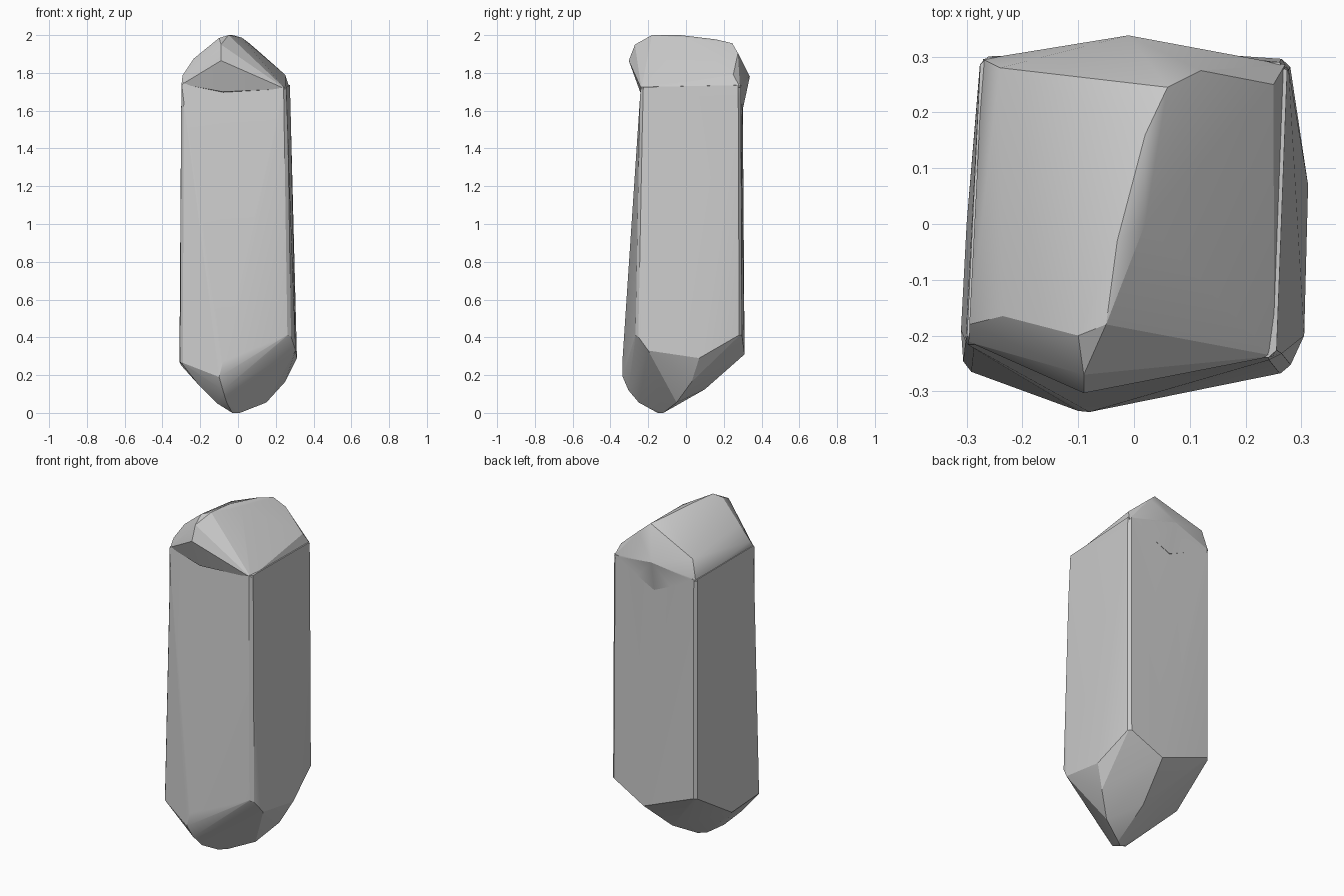
import bpy, bmesh, math

if "Cube" in bpy.data.objects:
    bpy.data.objects.remove(bpy.data.objects["Cube"])


def hull(name, points, bevel=0.0):
    """Convex faceted solid; the long upright edges can be worn down."""
    bm = bmesh.new()
    for p in points:
        bm.verts.new(p)
    bmesh.ops.convex_hull(bm, input=bm.verts[:])
    loose = [v for v in bm.verts if not v.link_faces]
    bmesh.ops.delete(bm, geom=loose, context='VERTS')
    bmesh.ops.dissolve_limit(bm, angle_limit=0.05, verts=bm.verts[:], edges=bm.edges[:])
    bmesh.ops.recalc_face_normals(bm, faces=bm.faces[:])
    if bevel:
        upright = [e for e in bm.edges if e.calc_face_angle() > 0.6
                   and abs(e.verts[0].co.z - e.verts[1].co.z) > 0.6]
        bmesh.ops.bevel(bm, geom=upright, offset=bevel, segments=1, profile=0.5,
                        affect='EDGES', clamp_overlap=True)
    me = bpy.data.meshes.new(name)
    bm.to_mesh(me)
    bm.free()
    ob = bpy.data.objects.new(name, me)
    bpy.context.collection.objects.link(ob)
    return ob


# upper corners shared by the shaft and the tip
shoulders = [(-0.30, -0.215, 1.75), (0.255, -0.24, 1.725),
             (0.275, 0.29, 1.735), (-0.275, 0.30, 1.73)]

# shaft lower rim, where the walls meet the bottom point
rim = [(-0.10, -0.335, 0.19), (-0.08, -0.337, 0.27), (-0.305, -0.26, 0.27),
       (0.275, -0.265, 0.42), (0.305, -0.20, 0.33), (0.312, 0.07, 0.29),
       (0.278, 0.295, 0.42), (0.06, 0.31, 0.31), (-0.275, 0.30, 0.44),
       (-0.30, 0.0, 0.25), (-0.31, -0.19, 0.27)]

# blunt bottom point
keel = [(0.01, -0.12, 0.0), (-0.03, -0.15, 0.0), (0.15, -0.05, 0.055),
        (0.25, 0.03, 0.165), (-0.11, -0.20, 0.05), (-0.21, -0.23, 0.15),
        (-0.08, -0.305, 0.12), (-0.06, -0.25, 0.055), (0.02, 0.10, 0.125)]

body = hull("crystal", rim + keel + shoulders, 0.014)

# roof-shaped tip with its ridge running front to back
eaves = [(x * 0.985, y * 0.985, z - 0.01) for x, y, z in shoulders]
roof = [(-0.295, -0.18, 1.785), (-0.235, -0.165, 1.875), (-0.19, -0.25, 1.815),
        (-0.09, -0.303, 1.865), (-0.09, -0.27, 1.95), (-0.10, -0.20, 1.985),
        (-0.05, -0.18, 2.0), (-0.03, -0.03, 2.0), (0.02, 0.0, 1.987),
        (0.02, 0.16, 1.977), (0.06, 0.245, 1.957), (0.12, 0.275, 1.905),
        (-0.01, 0.338, 1.78), (-0.24, 0.28, 1.84), (0.25, 0.25, 1.79),
        (0.0, 0.299, 1.60), (-0.08, -0.243, 1.70)]
tip = hull("crystal_tip", eaves + roof)

# fuse shaft and tip
mod = body.modifiers.new("fuse", 'BOOLEAN')
mod.operation = 'UNION'
mod.solver = 'EXACT'
mod.object = tip
bpy.context.view_layer.objects.active = body
body.select_set(True)
bpy.ops.object.modifier_apply(modifier=mod.name)
bpy.data.objects.remove(tip)

# soft facets, crisp main edges
bpy.ops.object.shade_smooth_by_angle(angle=math.radians(22))
body.modifiers.new("flat_walls", 'WEIGHTED_NORMAL').keep_sharp = True
